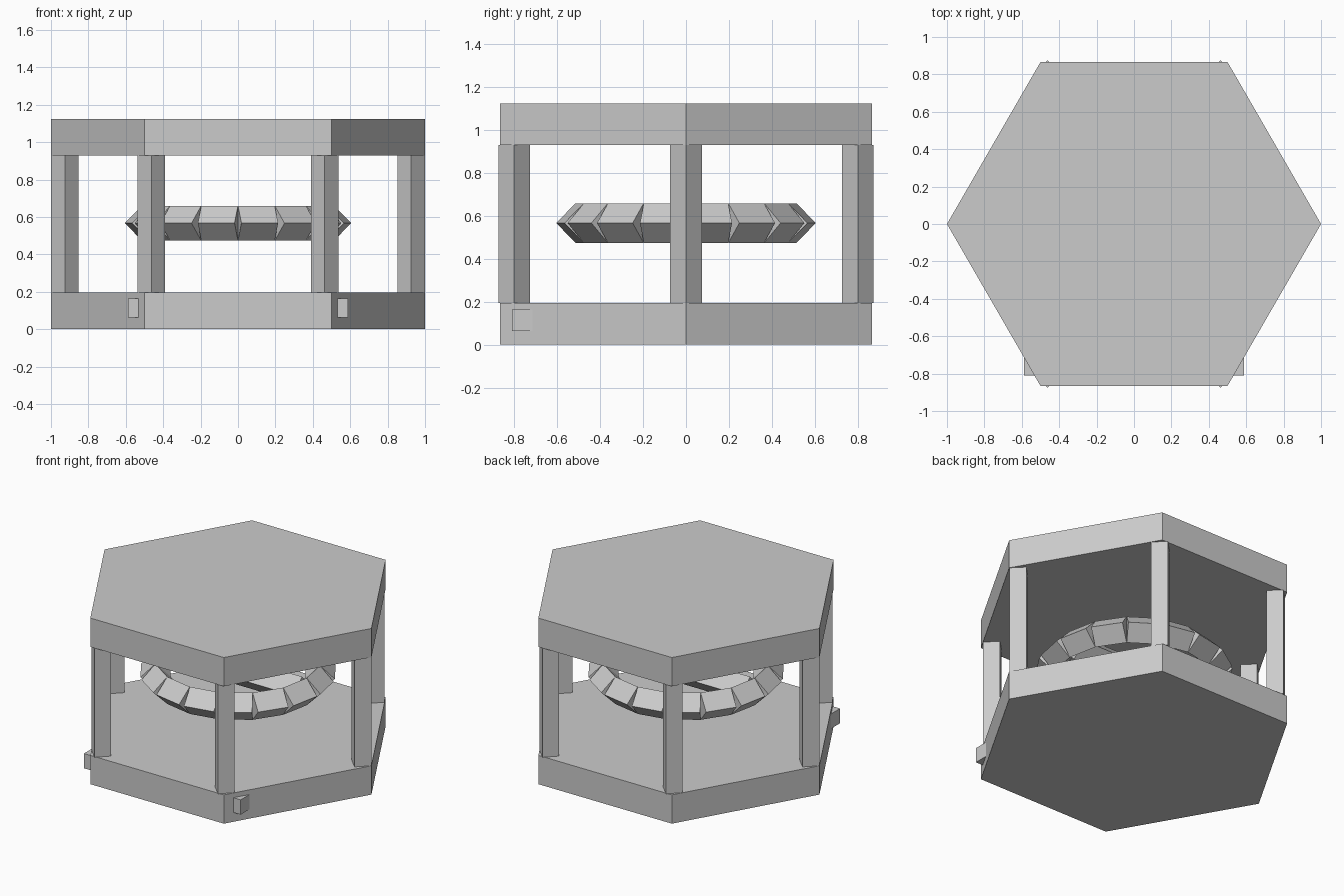
import bpy
import bmesh
from math import cos, sin, pi
from mathutils import Matrix

cube = bpy.data.objects.get("Cube")
if cube:
    bpy.data.objects.remove(cube, do_unlink=True)

grey = bpy.data.materials.new("plain_grey")
grey.use_nodes = True
COLOUR = (0.6, 0.6, 0.6, 1)
grey.diffuse_color = COLOUR
grey.node_tree.nodes["Principled BSDF"].inputs["Base Color"].default_value = COLOUR


def add_object(name, bm):
    mesh = bpy.data.meshes.new(name)
    bm.to_mesh(mesh)
    bm.free()
    mesh.materials.append(grey)
    obj = bpy.data.objects.new(name, mesh)
    bpy.context.collection.objects.link(obj)
    return obj


def box(name, size, centre, turn=Matrix()):
    """Box scaled to size, turned, then moved to centre."""
    bm = bmesh.new()
    place = Matrix.Translation(centre) @ turn @ Matrix.Diagonal((*size, 1))
    bmesh.ops.create_cube(bm, size=1, matrix=place)
    return add_object(name, bm)


def hex_plate(name, bottom, height):
    bm = bmesh.new()
    corners = [bm.verts.new((cos(i * pi / 3), sin(i * pi / 3), bottom)) for i in range(6)]
    face = bm.faces.new(corners)
    extruded = bmesh.ops.extrude_face_region(bm, geom=[face])["geom"]
    top = [g for g in extruded if isinstance(g, bmesh.types.BMVert)]
    bmesh.ops.translate(bm, verts=top, vec=(0, 0, height))
    bmesh.ops.recalc_face_normals(bm, faces=bm.faces)
    return add_object(name, bm)


PLATE = 0.195
TOP = 0.93
RING_Z = 0.567
BAR = 0.13

# Floor and roof
hex_plate("base_plate", 0, PLATE)
hex_plate("top_plate", TOP, PLATE)

# Square posts at the six corners, all turned the same way
for i in range(6):
    a = i * pi / 3
    box(f"post_{i + 1}", (0.104, 0.104, TOP - PLATE),
        (0.925 * cos(a), 0.925 * sin(a), (TOP + PLATE) / 2),
        Matrix.Rotation(pi / 4, 4, "Z"))

# Floating ring of straight bars standing on edge
SEGMENTS = 16
on_edge = Matrix.Rotation(pi / 4, 4, "Y")
for i in range(SEGMENTS):
    a = (i + 0.5) * 2 * pi / SEGMENTS
    box(f"ring_segment_{i + 1}", (BAR, 0.2, BAR),
        (0.505 * cos(a), 0.505 * sin(a), RING_Z),
        Matrix.Rotation(a, 4, "Z") @ on_edge)

# Bar across the inside of the ring
box("cross_bar", (0.96, BAR, BAR), (0, 0, RING_Z), Matrix.Rotation(pi / 4, 4, "X"))

# Small blocks on the front corners of the base
for side, name in ((1, "left_block"), (-1, "right_block")):
    box(name, (0.1, 0.1, 0.1), (side * 0.537, -0.76, 0.113))
